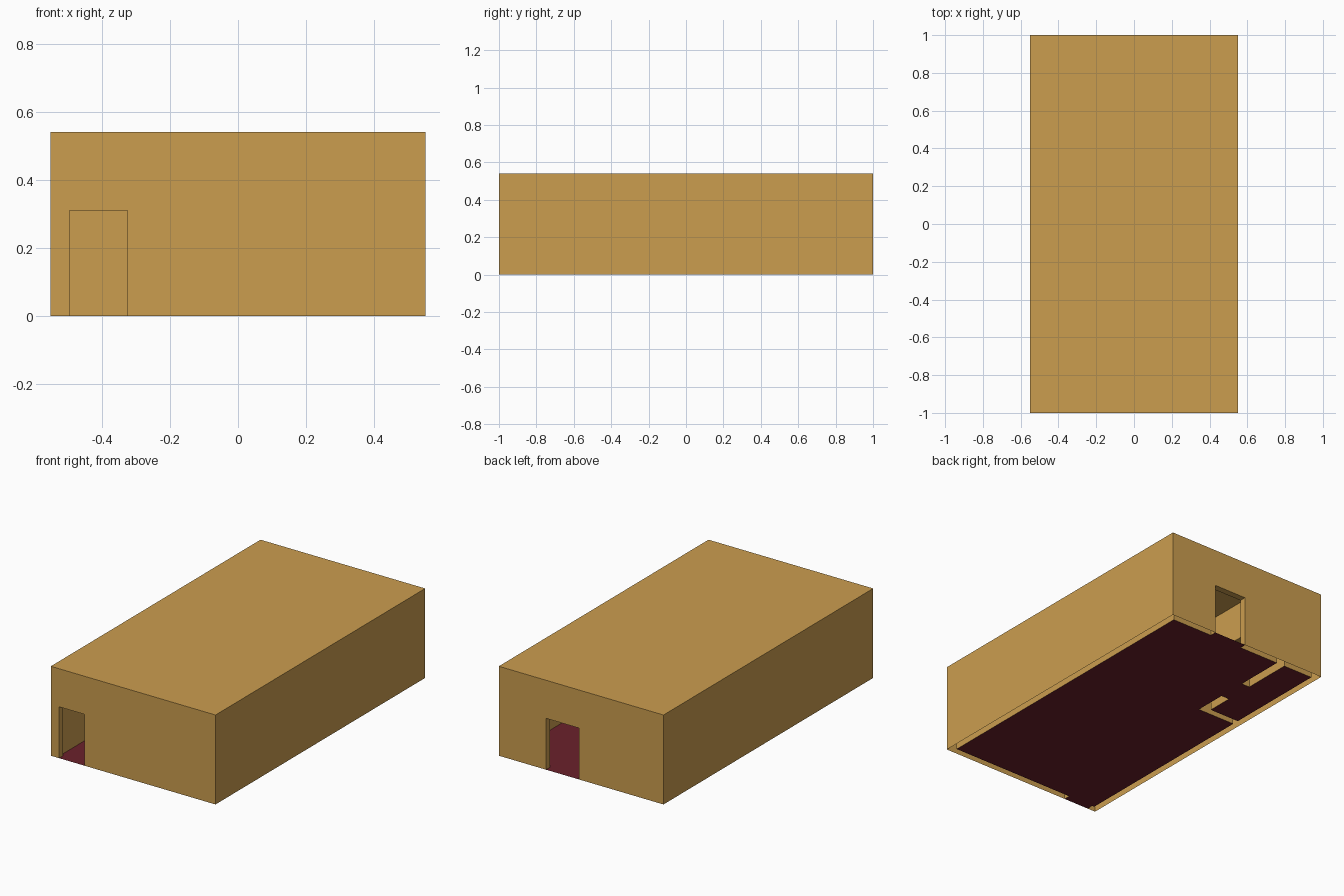
import bpy, bmesh

if "Cube" in bpy.data.objects:
    bpy.data.objects.remove(bpy.data.objects["Cube"])

TOP, DOOR = 0.54, 0.31      # roof height, door height
X, Y, T = 0.55, 1.0, 0.04   # half width, half length, outer wall thickness


def material(name, rgb):
    m = bpy.data.materials.new(name)
    m.diffuse_color = (*rgb, 1)
    m.use_nodes = True
    m.node_tree.nodes["Principled BSDF"].inputs["Base Color"].default_value = m.diffuse_color
    return m


def make_object(name, bm, mat):
    bmesh.ops.remove_doubles(bm, verts=bm.verts, dist=1e-5)
    bmesh.ops.dissolve_limit(bm, angle_limit=0.01, verts=bm.verts, edges=bm.edges)
    me = bpy.data.meshes.new(name)
    bm.to_mesh(me)
    bm.free()
    me.materials.append(mat)
    ob = bpy.data.objects.new(name, me)
    bpy.context.collection.objects.link(ob)


def quad(bm, *pts):
    bm.faces.new([bm.verts.new(p) for p in pts])


tan = material("ochre wall", (0.60, 0.34, 0.078))
red = material("dark red floor", (0.145, 0.015, 0.025))

# Plan rectangles: (x0, x1, y0, y1, free height above the ground); later ones win
plan = [
    (-X, X, -Y, Y, 0),                           # solid wall block
    (-X + T, X - T, -Y + T, Y - T, TOP),         # main room
    (-X + T, -0.255, 0.27, 0.31, 0),             # small room, front wall
    (-0.31, -0.255, 0.27, Y - T, 0),             # small room, side wall
    (-0.31, -0.255, 0.47, 0.65, DOOR),           # small room door
    (-0.495, -0.325, -Y, -Y + T, DOOR),          # front door
    (0.015, 0.235, Y - T, Y, DOOR),              # back door
]
xs = sorted({v for r in plan for v in r[:2]})
ys = sorted({v for r in plan for v in r[2:4]})


def free(i, j):
    """Free height of plan cell i, j; everything outside is open."""
    if not (0 <= i < len(xs) - 1 and 0 <= j < len(ys) - 1):
        return TOP
    cx, cy = (xs[i] + xs[i + 1]) / 2, (ys[j] + ys[j + 1]) / 2
    return [r[4] for r in plan if r[0] < cx < r[1] and r[2] < cy < r[3]][-1]


# Hollow walls open at the bottom, and floor sheet between them
walls, floor = bmesh.new(), bmesh.new()


def upright(p, q, left, right):
    """Wall sheet on edge p-q, facing the side with more free height."""
    if abs(left - right) < 1e-6:
        return
    if left > right:
        p, q = q, p
    a, b = min(left, right), max(left, right)
    cuts = [a, DOOR, b] if a < DOOR < b else [a, b]
    for z0, z1 in zip(cuts, cuts[1:]):
        quad(walls, (*p, z0), (*q, z0), (*q, z1), (*p, z1))


for i in range(len(xs)):
    for j in range(len(ys)):
        h = free(i, j)
        if j < len(ys) - 1:
            upright((xs[i], ys[j]), (xs[i], ys[j + 1]), free(i - 1, j), h)
        if i < len(xs) - 1:
            upright((xs[i], ys[j]), (xs[i + 1], ys[j]), h, free(i, j - 1))
        if i < len(xs) - 1 and j < len(ys) - 1:
            x0, x1, y0, y1 = xs[i], xs[i + 1], ys[j], ys[j + 1]
            if h > 0:
                quad(floor, (x0, y0, 0), (x1, y0, 0), (x1, y1, 0), (x0, y1, 0))
            if h == DOOR:   # underside of the door lintel
                quad(walls, (x0, y0, h), (x0, y1, h), (x1, y1, h), (x1, y0, h))

make_object("walls", walls, tan)
make_object("floor", floor, red)

# Flat roof sheet
roof = bmesh.new()
quad(roof, (-X, -Y, TOP), (X, -Y, TOP), (X, Y, TOP), (-X, Y, TOP))
make_object("roof", roof, tan)
